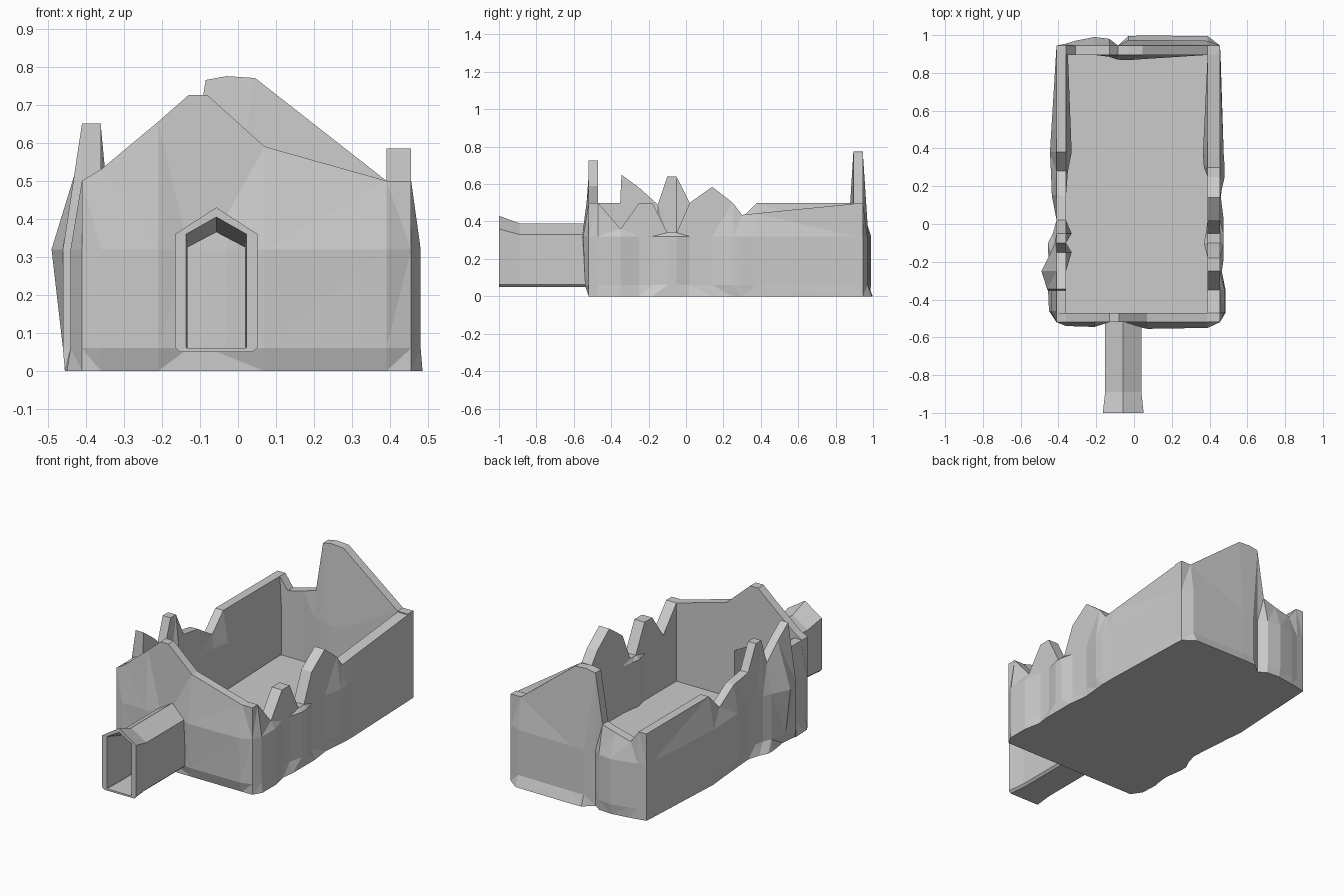
import bpy, bmesh

if "Cube" in bpy.data.objects:
    bpy.data.objects.remove(bpy.data.objects["Cube"])


def finish(name, bm):
    bmesh.ops.recalc_face_normals(bm, faces=bm.faces[:])
    me = bpy.data.meshes.new(name)
    bm.to_mesh(me)
    bm.free()
    ob = bpy.data.objects.new(name, me)
    bpy.context.collection.objects.link(ob)
    return ob


def loft(name, rings, cyclic=False):
    """Skin a list of closed rings; cap the ends unless cyclic."""
    bm = bmesh.new()
    vs = [[bm.verts.new(p) for p in r] for r in rings]
    n = len(rings[0])
    pairs = list(zip(vs, vs[1:])) + ([(vs[-1], vs[0])] if cyclic else [])
    for a, b in pairs:
        for i in range(n):
            j = (i + 1) % n
            bm.faces.new((a[i], a[j], b[j], b[i]))
    if not cyclic:
        bm.faces.new(vs[0])
        bm.faces.new(vs[-1])
    bmesh.ops.triangulate(bm, faces=bm.faces[:])
    return finish(name, bm)


def wall(name, place, thick, stations):
    """Ruined wall; station = along, top height, bulge mid, bulge low, inner bulge."""
    rings = []
    for s, top, mid, low, inn in stations:
        section = [(low, 0), (min(mid, low + .02) if mid > low else mid, .06), (mid, .32), (0, top),
                   (-thick, top), (-thick - inn, .32), (-thick - inn, .06), (-thick, 0)]
        rings.append([place(s, o, z) for o, z in section])
    return loft(name, rings)


# Broken side walls
wall("right_wall", lambda s, o, z: (.455 + o, s, z), .065, [
    (-.52, .50, 0, 0, 0), (-.47, .50, .025, .03, 0), (-.35, .36, .025, .03, 0),
    (-.25, .50, 0, .01, 0), (-.18, .50, 0, .02, 0), (-.10, .34, .02, .02, .02),
    (-.05, .34, .02, .02, .01), (.02, .50, 0, .02, 0), (.14, .585, 0, .005, 0),
    (.25, .50, .025, .015, 0), (.30, .435, .025, .02, .02), (.37, .443, .02, .02, .025),
    (.90, .495, 0, .003, 0), (.945, .50, 0, 0, 0)])
wall("left_wall", lambda s, o, z: (-.41 - o, s, z), .05, [
    (-.52, .50, 0, 0, 0), (-.46, .50, .03, .04, 0), (-.352, .50, .03, .045, 0),
    (-.345, .65, .05, .04, 0), (-.25, .58, .08, .03, 0), (-.15, .49, .03, .045, .03),
    (-.10, .64, .01, .045, 0), (-.05, .64, 0, .02, .03), (.02, .50, 0, 0, 0),
    (.15, .48, .025, .01, 0), (.28, .40, .03, .02, .01), (.38, .50, .035, .03, .03),
    (.90, .50, .003, .003, .01), (.945, .50, 0, 0, 0)])

# Front gable with doorway, and broken back gable
front = wall("front_wall", lambda s, o, z: (s, -.52 - o, z), .05, [
    (-.41, .50, 0, 0, 0), (-.36, .53, .02, 0, 0), (-.21, .655, .025, 0, 0),
    (-.13, .725, 0, 0, 0), (-.08, .725, 0, 0, 0), (.07, .59, .035, 0, 0),
    (.39, .50, .03, 0, 0), (.455, .50, 0, 0, 0)])
wall("back_wall", lambda s, o, z: (s, .945 + o, z), .05, [
    (-.41, .50, 0, 0, 0), (-.36, .50, .01, .01, 0), (-.31, .43, .025, .02, 0),
    (-.21, .455, .045, .035, 0), (-.13, .48, .035, .03, .01), (-.085, .765, 0, 0, .025),
    (-.03, .775, .03, .05, .028), (.045, .77, .03, .053, .022),
    (.39, .50, .025, .05, 0), (.455, .50, 0, 0, 0)])

# Floor slab
bm = bmesh.new()
bmesh.ops.create_cube(bm, size=1)
for v in bm.verts:
    v.co = (.02 + v.co.x * .80, .2125 + v.co.y * 1.41, .025 + v.co.z * .05)
finish("floor", bm)


def arch(y, w, bottom, shoulder, apex, ch=.012):
    """Pointed passage section with chamfered lower corners."""
    c = -.057
    pts = [(-w + ch, bottom), (-w, bottom + ch), (-w, shoulder), (0, apex),
           (w, shoulder), (w, bottom + ch), (w - ch, bottom)]
    return [(c + x, y, z) for x, z in pts]


# Hollow entrance passage, flared at the mouth
loft("entrance_passage", [
    arch(-1, .108, .05, .36, .43), arch(-.89, .096, .05, .33, .39),
    arch(-.47, .096, .05, .33, .39), arch(-.47, .076, .06, .325, .365, .002),
    arch(-.89, .076, .06, .325, .365, .002), arch(-1, .079, .06, .36, .405, .002)], cyclic=True)

# Doorway cut through the front wall
cutter = loft("doorway_cutter", [arch(-.7, .086, .055, .328, .378, .004),
                                 arch(-.4, .086, .055, .328, .378, .004)])
cutter.hide_render = True
cutter.hide_viewport = True
mod = front.modifiers.new("doorway", 'BOOLEAN')
mod.operation = 'DIFFERENCE'
mod.solver = 'EXACT'
mod.object = cutter
